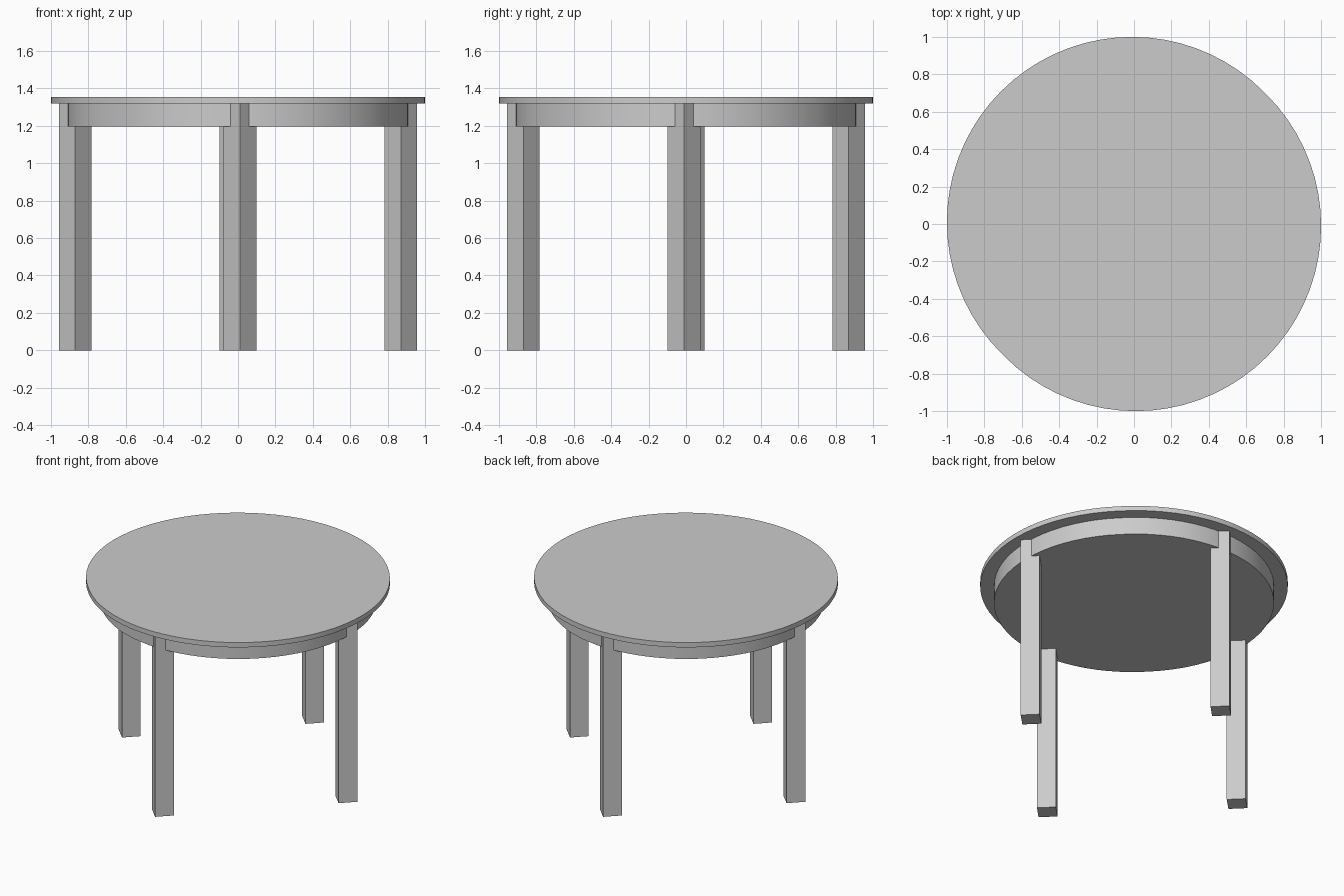
import bpy
import bmesh
import math
from mathutils import Matrix

cube = bpy.data.objects.get("Cube")
if cube:
    bpy.data.objects.remove(cube, do_unlink=True)

TURN = Matrix.Rotation(math.radians(45), 4, "Z")
SPREAD = 0.014          # each half's centre sits this far from the seam
FLOOR_TO_TOP = 1.32     # underside of the table top

grey = bpy.data.materials.new("plain grey")
grey.use_nodes = True
colour = (0.6, 0.6, 0.6, 1)
grey.diffuse_color = colour
grey.node_tree.nodes["Principled BSDF"].inputs["Base Color"].default_value = colour


def add_object(name, bm):
    """Turn the mesh to the seam direction and link it as an object."""
    bmesh.ops.transform(bm, matrix=TURN, verts=bm.verts)
    bmesh.ops.recalc_face_normals(bm, faces=bm.faces)
    mesh = bpy.data.meshes.new(name)
    bm.to_mesh(mesh)
    bm.free()
    mesh.materials.append(grey)
    obj = bpy.data.objects.new(name, mesh)
    bpy.context.collection.objects.link(obj)
    return obj


def half_disc(name, radius, bottom, top, side, steps=36):
    """Solid half disc with its straight edge on the seam."""
    bm = bmesh.new()
    angles = [math.pi * i / steps for i in range(steps + 1)]
    outline = [(radius * math.cos(a), SPREAD + radius * math.sin(a)) for a in angles]
    outline = [(radius, 0)] + outline + [(-radius, 0)]
    face = bm.faces.new([bm.verts.new((u, side * v, bottom)) for u, v in outline])
    result = bmesh.ops.extrude_face_region(bm, geom=[face], use_keep_orig=True)
    raised = [g for g in result["geom"] if isinstance(g, bmesh.types.BMVert)]
    bmesh.ops.translate(bm, verts=raised, vec=(0, 0, top - bottom))
    obj = add_object(name, bm)
    # Smooth the curved rim, keep the other edges sharp
    bpy.ops.object.select_all(action="DESELECT")
    obj.select_set(True)
    bpy.context.view_layer.objects.active = obj
    bpy.ops.object.shade_smooth_by_angle(angle=math.radians(30))


def leg(name, u, v):
    """Square post from the floor to the underside of the top."""
    bm = bmesh.new()
    bmesh.ops.create_cube(bm, size=1)
    bmesh.ops.scale(bm, vec=(0.124, 0.124, FLOOR_TO_TOP), verts=bm.verts)
    bmesh.ops.translate(bm, vec=(u, v, FLOOR_TO_TOP / 2), verts=bm.verts)
    add_object(name, bm)


# Two-part top and apron, split along the seam
for label, side in (("back_right", 1), ("front_left", -1)):
    half_disc("table_top_" + label, 0.99, FLOOR_TO_TOP, 1.355, side)
    half_disc("apron_" + label, 0.9, 1.195, FLOOR_TO_TOP, side)

# Four legs
for label, su, sv in (("front", -1, -1), ("back", 1, 1), ("left", 1, -1), ("right", -1, 1)):
    leg(label + "_leg", su * 0.608, sv * 0.622)
